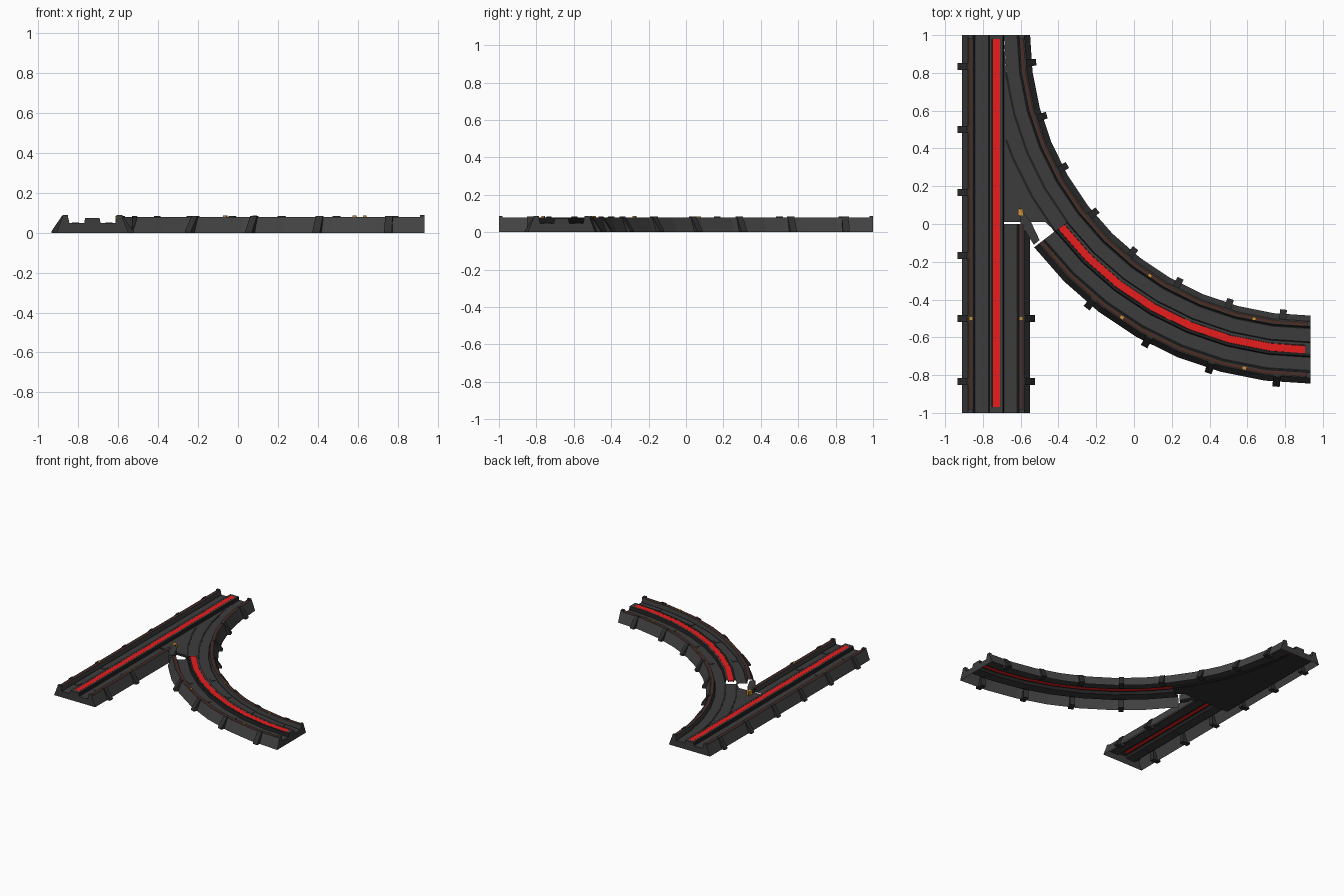
import bpy, bmesh, math
from math import sin, cos, radians

if "Cube" in bpy.data.objects:
    bpy.data.objects.remove(bpy.data.objects["Cube"])


def mat(name, col):
    m = bpy.data.materials.new(name)
    m.diffuse_color = (*col, 1)
    m.use_nodes = True
    m.node_tree.nodes["Principled BSDF"].inputs["Base Color"].default_value = m.diffuse_color
    return m


MATS = [mat("track grey", (0.045, 0.045, 0.045)), mat("groove black", (0.015, 0.015, 0.015)),
        mat("stripe red", (0.82, 0.013, 0.013)), mat("contact orange", (0.62, 0.29, 0.035)),
        mat("rail brown", (0.075, 0.025, 0.015)), mat("bracket grey", (0.03, 0.03, 0.03)),
        mat("slope grey", (0.055, 0.055, 0.055))]
GREY, BLACK, RED, ORANGE, BROWN, BRACKET, SLOPE = range(7)


# Lane frames: u is the sideways offset, t runs along the lane
def straight(u, t):
    return -0.73 + u, t


def curve(u, t):
    return 0.935 - (1.665 + u) * cos(radians(t)), 1 - (1.665 + u) * sin(radians(t))


def finish(name, bm):
    me = bpy.data.meshes.new(name)
    bm.to_mesh(me)
    bm.free()
    for m in MATS:
        me.materials.append(m)
    ob = bpy.data.objects.new(name, me)
    bpy.context.collection.objects.link(ob)


def sweep(name, prof, lane, stations, mats, closed=False):
    """Sweep a (u, z) profile along a lane; closed profiles get end caps."""
    bm = bmesh.new()
    rows = [[bm.verts.new((*lane(u, t), z)) for u, z in prof] for t in stations]
    n = len(prof)
    for a, b in zip(rows, rows[1:]):
        for i in range(n if closed else n - 1):
            j = (i + 1) % n
            f = bm.faces.new((a[i], a[j], b[j], b[i]))
            f.material_index = mats if isinstance(mats, int) else mats[i]
    if closed:
        for row in (rows[0], rows[-1]):
            bm.faces.new(row).material_index = mats
        bmesh.ops.recalc_face_normals(bm, faces=bm.faces)
    else:
        bm.normal_update()
        if sum(f.normal.z * f.calc_area() for f in bm.faces) < 0:
            bmesh.ops.reverse_faces(bm, faces=bm.faces)
    finish(name, bm)


def box(name, lane, u0, u1, z0, z1, stations, m):
    sweep(name, [(u0, z0), (u1, z0), (u1, z1), (u0, z1)], lane, stations, m, True)


def slab(name, pts, z0, z1, m):
    bm = bmesh.new()
    f = bm.faces.new([bm.verts.new((x, y, z0)) for x, y in pts])
    r = bmesh.ops.extrude_face_region(bm, geom=[f])
    for v in r["geom"]:
        if isinstance(v, bmesh.types.BMVert):
            v.co.z = z1
    bmesh.ops.recalc_face_normals(bm, faces=bm.faces)
    for f in bm.faces:
        f.material_index = m
    finish(name, bm)


def flip(prof, s):
    return [(u * s, z) for u, z in prof]


# Half cross-section: slotted centre ridge, floor, inner wall, rail, outer slope
HALF = [(0.014, 0.064), (0.021, 0.064), (0.021, 0.074), (0.036, 0.074), (0.041, 0.048),
        (0.108, 0.048), (0.115, 0.048), (0.122, 0.08), (0.128, 0.08), (0.141, 0.08),
        (0.146, 0.08), (0.15, 0.079), (0.18, 0)]
HMAT = [BLACK, BLACK, GREY, BLACK, GREY, BLACK, GREY, GREY, BROWN, BLACK, GREY, SLOPE]
CMAT = HMAT[:2] + [BLACK] + HMAT[3:]
STEP = 7.5
FULL = [STEP * i for i in range(13)]
LATE = FULL[5:]

# Track shells
sweep("straight_left_half", flip(HALF, -1), straight, [-1, 1], HMAT)
sweep("straight_right_half", HALF, straight, [-1, 0], HMAT)
sweep("straight_ridge_at_junction", HALF[:5], straight, [0, 1], HMAT)
sweep("curve_inner_floor_and_wall", flip(HALF[4:], -1), curve, FULL, HMAT[4:])
sweep("curve_inner_ridge", flip(HALF[:5], -1), curve, LATE, HMAT)
sweep("curve_outer_half", HALF, curve, LATE, CMAT)

# Closed ends, small end tabs and slot fillers beyond the stripes
for name, lane, t, d, fill in (("straight_front", straight, -1, 0.02, 0.03),
                               ("straight_back", straight, 1, -0.02, -0.02),
                               ("curve", curve, 90, -0.7, -1.0)):
    bm = bmesh.new()
    bm.faces.new([bm.verts.new((*lane(u, t), z)) for u, z in flip(HALF, -1)[::-1] + HALF])
    finish(name + "_end_cap", bm)
    box(name + "_slot_filler", lane, -0.021, 0.021, 0.062, 0.074, [t, t + fill], GREY)
    for s in (-1, 1):
        box(name + "_end_tab", lane, s * 0.122, s * 0.15, 0.07, 0.088, [t, t + d], GREY)

# Red centre stripes
box("straight_stripe", straight, -0.02, 0.02, 0.066, 0.0738, [-0.97, 0.98], RED)
box("curve_stripe", curve, -0.02, 0.02, 0.066, 0.0738, LATE[:-1] + [89], RED)

# Junction plate filling the space between the two lanes
arc = [curve(-0.041, t) for t in FULL[:6]]
slab("junction_plate", [(-0.69, 0.01), (-0.69, 0.99)] + arc[1:] +
     [curve(0.04, 37.5), (-0.47, 0.01)], 0.044, 0.048, GREY)
slab("junction_underside", [(-0.87, 0.01), (-0.87, 0.99), (-0.69, 0.99)] + arc[1:] +
     [curve(0.04, 37.5), (-0.47, 0.01)], 0.03, 0.034, BRACKET)
slab("junction_nose", [(-0.61, 0.09), (-0.545, 0.01), (-0.5, -0.085), (-0.53, -0.11),
                       (-0.6, 0.0)], 0.03, 0.078, GREY)
slab("junction_contact", [(-0.613, 0.045), (-0.587, 0.045), (-0.587, 0.08), (-0.613, 0.08)],
     0.05, 0.083, ORANGE)
# Curved guide grooves drawn on the plate
for u, t0 in ((-0.041, 7), (0.04, 19)):
    box("junction_groove", curve, u - 0.006, u + 0.006, 0.046, 0.05,
        [t0] + [t for t in FULL[:6] if t > t0], BLACK)

# Side brackets
BUTT = [(0.205, 0), (0.205, 0.008), (0.153, 0.084), (0.138, 0.084), (0.138, 0)]


def bracket(lane, s, t, h):
    sweep("side_bracket", flip(BUTT, s), lane, [t - h, t + h], BRACKET, True)


for k in range(6):
    y = -5 / 6 + k / 3
    bracket(straight, -1, y, 0.018)
    if k < 2:
        bracket(straight, 1, y, 0.018)
        for s in (-1, 1):
            box("floor_tile", straight, s * 0.067, s * 0.102, 0.046, 0.052,
                [y - 0.022, y + 0.022], GREY)
for k in range(8):
    a = 5.625 + 11.25 * k
    bracket(curve, -1, a, 0.7)
    if k > 3:
        bracket(curve, 1, a, 0.6)
        for s in (-1, 1):
            box("floor_tile", curve, s * 0.067, s * 0.102, 0.046, 0.052,
                [a - 0.75, a + 0.75], GREY)

# Orange rail contacts
for lane, t, h in ((straight, -0.5, 0.008), (curve, 56.25, 0.3), (curve, 78.75, 0.3)):
    for s in (-1, 1):
        box("rail_contact", lane, s * 0.125, s * 0.14, 0.075, 0.087, [t - h, t + h], ORANGE)
